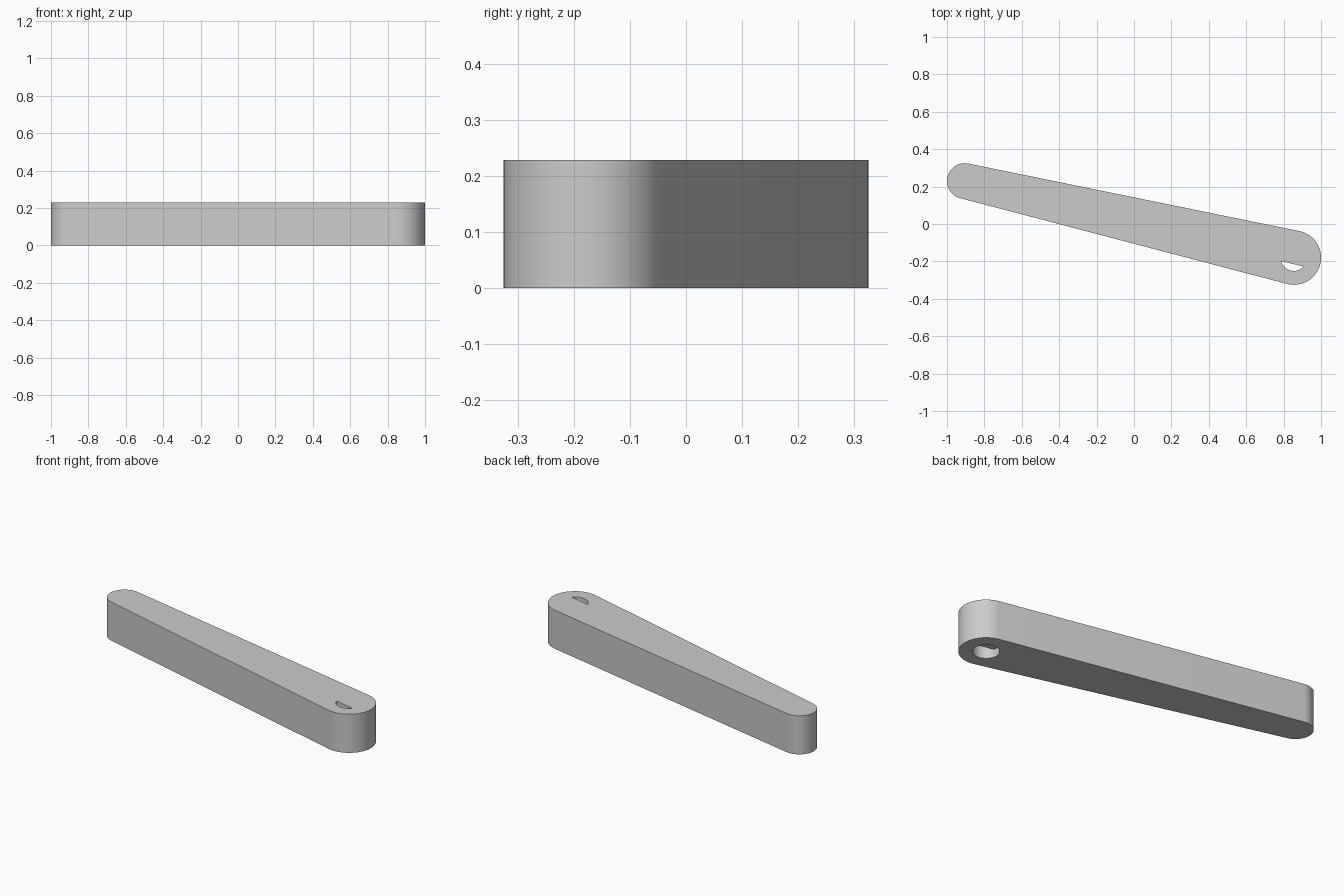
import bpy
import bmesh
from math import atan2, acos, asin, cos, sin, hypot, pi
from mathutils import Vector

cube = bpy.data.objects.get("Cube")
if cube:
    bpy.data.objects.remove(cube, do_unlink=True)

# Main dimensions
HEIGHT = 0.229
STEP = 0.047                      # depth of the round socket under the flat
BIG, BIG_R = Vector((0.855, -0.18)), 0.145
SMALL, SMALL_R = Vector((-0.905, 0.23)), 0.095
HOLE_R, FLAT = 0.071, 0.034       # hole radius, flat's distance from its centre


def arc(centre, radius, start, end, steps):
    """Points along an arc, both ends included."""
    angles = [start + (end - start) * i / steps for i in range(steps + 1)]
    return [centre + radius * Vector((cos(a), sin(a))) for a in angles]


def ring(bm, points, z):
    return [bm.verts.new((p.x, p.y, z)) for p in points]


def wall(bm, low, high, closed=False):
    """Quads between two matching rows of vertices."""
    n = len(low)
    for i in range(n if closed else n - 1):
        j = (i + 1) % n
        bm.faces.new((low[i], low[j], high[j], high[i]))


def cap(bm, *loops):
    """Flat face with a hole, filled between closed loops."""
    edges = []
    for loop in loops:
        for a, b in zip(loop, loop[1:] + loop[:1]):
            edges.append(bm.edges.get((a, b)) or bm.edges.new((a, b)))
    bmesh.ops.triangle_fill(bm, edges=edges, use_beauty=True)


# Tapered outline: two round ends joined by their outer tangents
axis = SMALL - BIG
axis_angle = atan2(axis.y, axis.x)
spread = acos((BIG_R - SMALL_R) / hypot(axis.x, axis.y))
outline = arc(BIG, BIG_R, axis_angle + spread, axis_angle + 2 * pi - spread, 40)
outline += arc(SMALL, SMALL_R, axis_angle - spread, axis_angle + spread, 32)

# Hole outline, split where the flat meets it
down = axis_angle + pi / 2
half = acos(FLAT / HOLE_R)
open_arc = arc(BIG, HOLE_R, down - half, down + half, 18)
closed_arc = arc(BIG, HOLE_R, down + half, down + 2 * pi - half, 32)[1:-1]

bm = bmesh.new()

# Outer side
outer_low, outer_high = ring(bm, outline, 0), ring(bm, outline, HEIGHT)
wall(bm, outer_low, outer_high, closed=True)

# Round socket at the bottom
socket_low = ring(bm, open_arc + closed_arc, 0)
socket_high = ring(bm, open_arc + closed_arc, STEP)
wall(bm, socket_low, socket_high, closed=True)

# Narrow slot carrying on to the top, with its flat side
n = len(open_arc)
slot_low, slot_high = socket_high[:n], ring(bm, open_arc, HEIGHT)
wall(bm, slot_low, slot_high)
bm.faces.new((slot_low[-1], slot_low[0], slot_high[0], slot_high[-1]))
bm.faces.new([slot_low[-1]] + socket_high[n:] + [slot_low[0]])

# Bottom and top faces
cap(bm, outer_low, socket_low)
cap(bm, outer_high, slot_high)
bmesh.ops.recalc_face_normals(bm, faces=bm.faces)

mesh = bpy.data.meshes.new("lever_arm")
bm.to_mesh(mesh)
bm.free()
lever = bpy.data.objects.new("lever_arm", mesh)
bpy.context.collection.objects.link(lever)

# Plain grey
grey = bpy.data.materials.new("light_grey")
grey.use_nodes = True
colour = (0.6, 0.6, 0.6, 1)
grey.diffuse_color = colour
grey.node_tree.nodes["Principled BSDF"].inputs["Base Color"].default_value = colour
mesh.materials.append(grey)

bpy.ops.object.select_all(action='DESELECT')
lever.select_set(True)
bpy.context.view_layer.objects.active = lever
bpy.ops.object.shade_smooth_by_angle()
